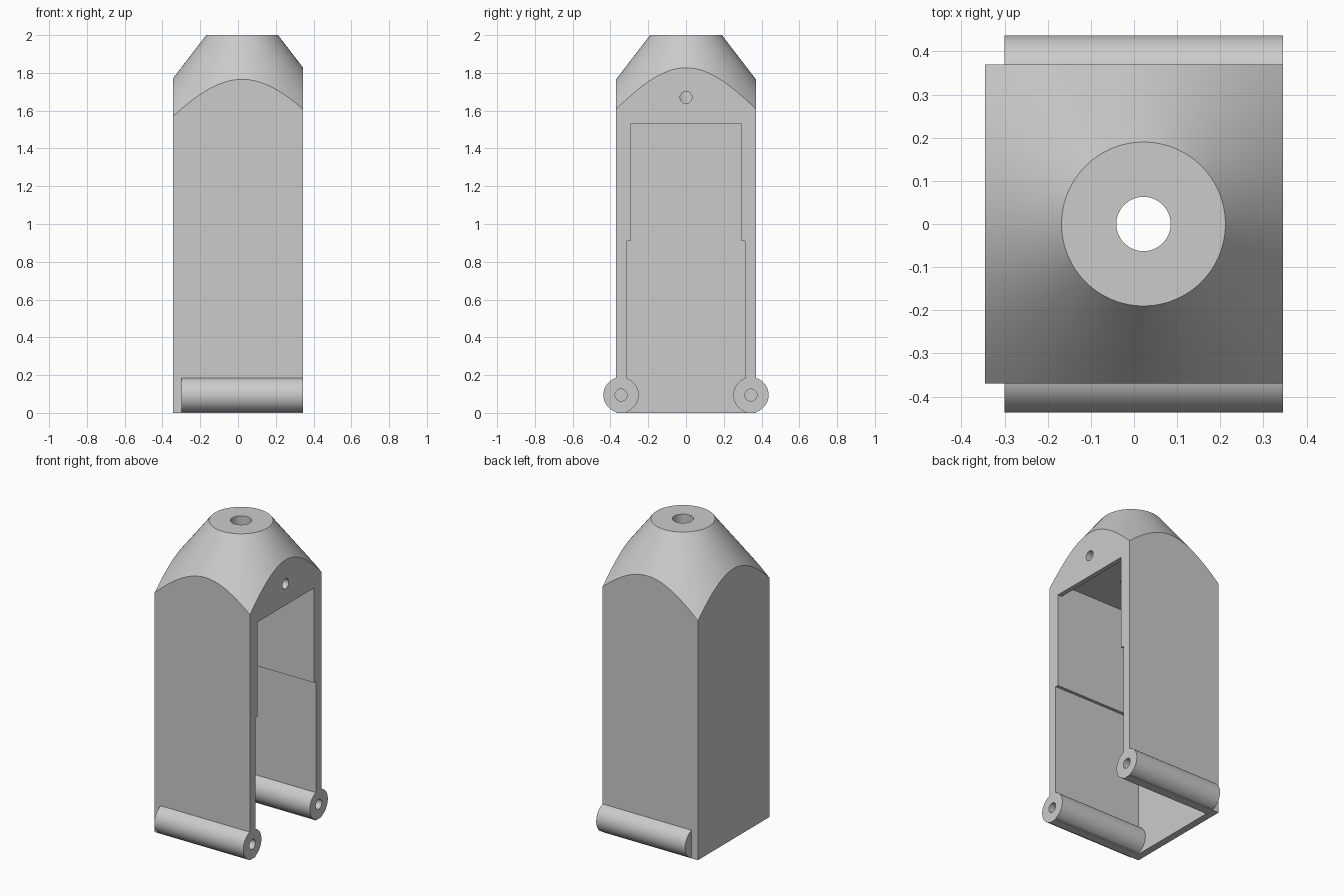
import bpy
import math
from mathutils import Matrix, Vector

default = bpy.data.objects.get("Cube")
if default:
    bpy.data.objects.remove(default, do_unlink=True)

# Single plain grey
grey = bpy.data.materials.new("light grey")
colour = (0.6, 0.6, 0.6, 1)
grey.use_nodes = True
grey.diffuse_color = colour
grey.node_tree.nodes["Principled BSDF"].inputs["Base Color"].default_value = colour


def finish(name):
    obj = bpy.context.object
    obj.name = name
    bpy.ops.object.transform_apply(location=True, rotation=True, scale=True)
    obj.data.materials.append(grey)
    return obj


def box(name, x, y, z):
    """Box from (min, max) pairs."""
    bpy.ops.mesh.primitive_cube_add(size=1, location=[sum(p) / 2 for p in (x, y, z)])
    bpy.context.object.scale = [p[1] - p[0] for p in (x, y, z)]
    return finish(name)


def rod(name, start, end, radius, sides=64):
    """Round bar between two points."""
    a, b = Vector(start), Vector(end)
    bpy.ops.mesh.primitive_cylinder_add(
        vertices=sides, radius=radius, depth=(b - a).length, location=(a + b) / 2,
        rotation=(b - a).to_track_quat("Z", "Y").to_euler())
    return finish(name)


def combine(target, tool, operation):
    tool.hide_render = True
    mod = target.modifiers.new(operation, "BOOLEAN")
    mod.operation, mod.object, mod.solver = operation, tool, "EXACT"
    bpy.context.view_layer.objects.active = target
    bpy.ops.object.modifier_apply(modifier=mod.name)
    bpy.data.objects.remove(tool, do_unlink=True)


W, D = 0.345, 0.37          # half width and half depth
AXIS = 0.022                # offset of the cone axis
BACK = -0.298               # inner face of the closed wall
SLOPE = 1.3

# Housing: a tall block trimmed by a cone
body = box("housing", (-W, W), (-D, D), (0, 2.2))
low = -0.1
bpy.ops.mesh.primitive_cone_add(vertices=128, radius1=0.19 + (2 - low) / SLOPE, radius2=0.19,
                                depth=2 - low, location=(AXIS, 0, (2 + low) / 2))
combine(body, finish("cone_trim"), "INTERSECT")

# Stepped cavity, open at the side and underneath, with a lip at the top
combine(body, box("lower_cavity", (BACK, 0.5), (-0.313, 0.313), (-0.1, 0.91)), "DIFFERENCE")
combine(body, box("upper_cavity", (BACK, 0.5), (-0.293, 0.293), (0.8, 1.53)), "DIFFERENCE")
combine(body, box("top_recess", (BACK, 0.315), (-0.293, 0.293), (1.4, 1.61)), "DIFFERENCE")

# Hole through the top and the small cross hole that meets it
combine(body, rod("top_hole", (AXIS, 0, 1.5), (AXIS, 0, 2.1), 0.063), "DIFFERENCE")
combine(body, rod("cross_hole", (AXIS, 0, 1.67), (0.5, 0, 1.67), 0.032, 32), "DIFFERENCE")

# Bored hinge barrels along both lower edges
for side in (-1, 1):
    y, z = side * 0.344, 0.0945
    combine(body, rod("barrel", (-0.3, y, z), (W, y, z), 0.0935), "UNION")
    combine(body, rod("barrel_bore", (-0.25, y, z), (0.5, y, z), 0.032, 32), "DIFFERENCE")

# Smooth round surfaces, crisp edges
bpy.ops.object.select_all(action="DESELECT")
body.select_set(True)
bpy.context.view_layer.objects.active = body
bpy.ops.object.shade_smooth_by_angle(angle=math.radians(25))
